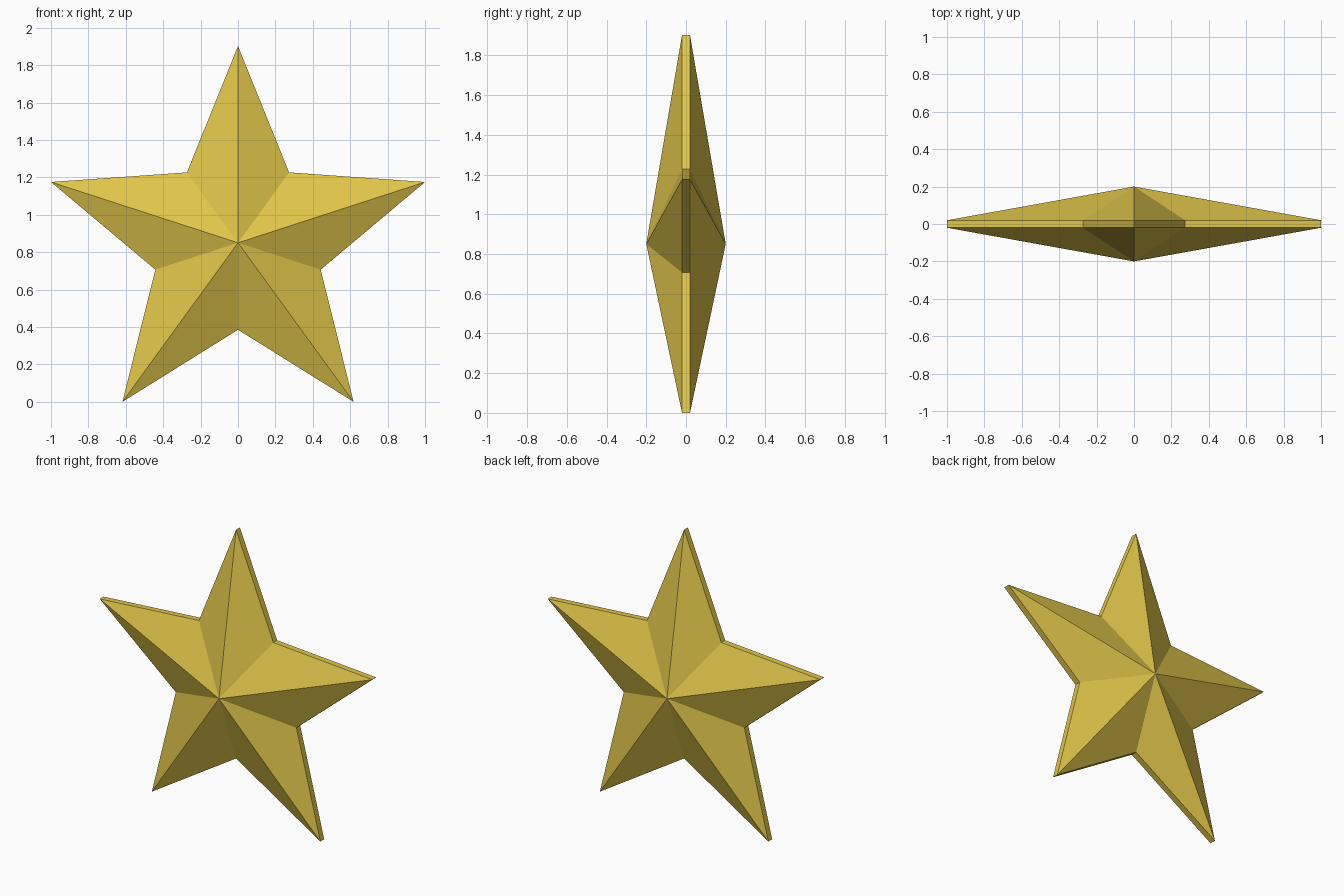
import bpy, bmesh, math

if "Cube" in bpy.data.objects:
    bpy.data.objects.remove(bpy.data.objects["Cube"])

# Star proportions
OUTER = 1 / math.sin(math.radians(72))   # tip radius, gives a width of 2
INNER = 0.465                            # notch radius
RIM = 0.02                               # half thickness at the edge
PEAK = 0.2                               # half thickness at the centre
CENTRE_Z = OUTER * math.cos(math.radians(36))

gold = bpy.data.materials.new("gold yellow")
gold.diffuse_color = (0.75, 0.56, 0.07, 1)
gold.use_nodes = True
gold.node_tree.nodes["Principled BSDF"].inputs["Base Color"].default_value = gold.diffuse_color

bm = bmesh.new()


def star_ring(y):
    ring = []
    for i in range(10):
        r = INNER if i % 2 else OUTER
        a = math.radians(36 * i)
        ring.append(bm.verts.new((r * math.sin(a), y, CENTRE_Z + r * math.cos(a))))
    return ring


# Two star outlines, each with a raised centre point
front, back = star_ring(-RIM), star_ring(RIM)
front_peak = bm.verts.new((0, -PEAK, CENTRE_Z))
back_peak = bm.verts.new((0, PEAK, CENTRE_Z))

# Front facets, back facets and the narrow rim
for i in range(10):
    j = (i + 1) % 10
    bm.faces.new((front[i], front[j], front_peak))
    bm.faces.new((back[j], back[i], back_peak))
    bm.faces.new((front[j], front[i], back[i], back[j]))
bmesh.ops.recalc_face_normals(bm, faces=bm.faces)

mesh = bpy.data.meshes.new("star")
bm.to_mesh(mesh)
bm.free()
mesh.materials.append(gold)
star = bpy.data.objects.new("star", mesh)
bpy.context.collection.objects.link(star)
